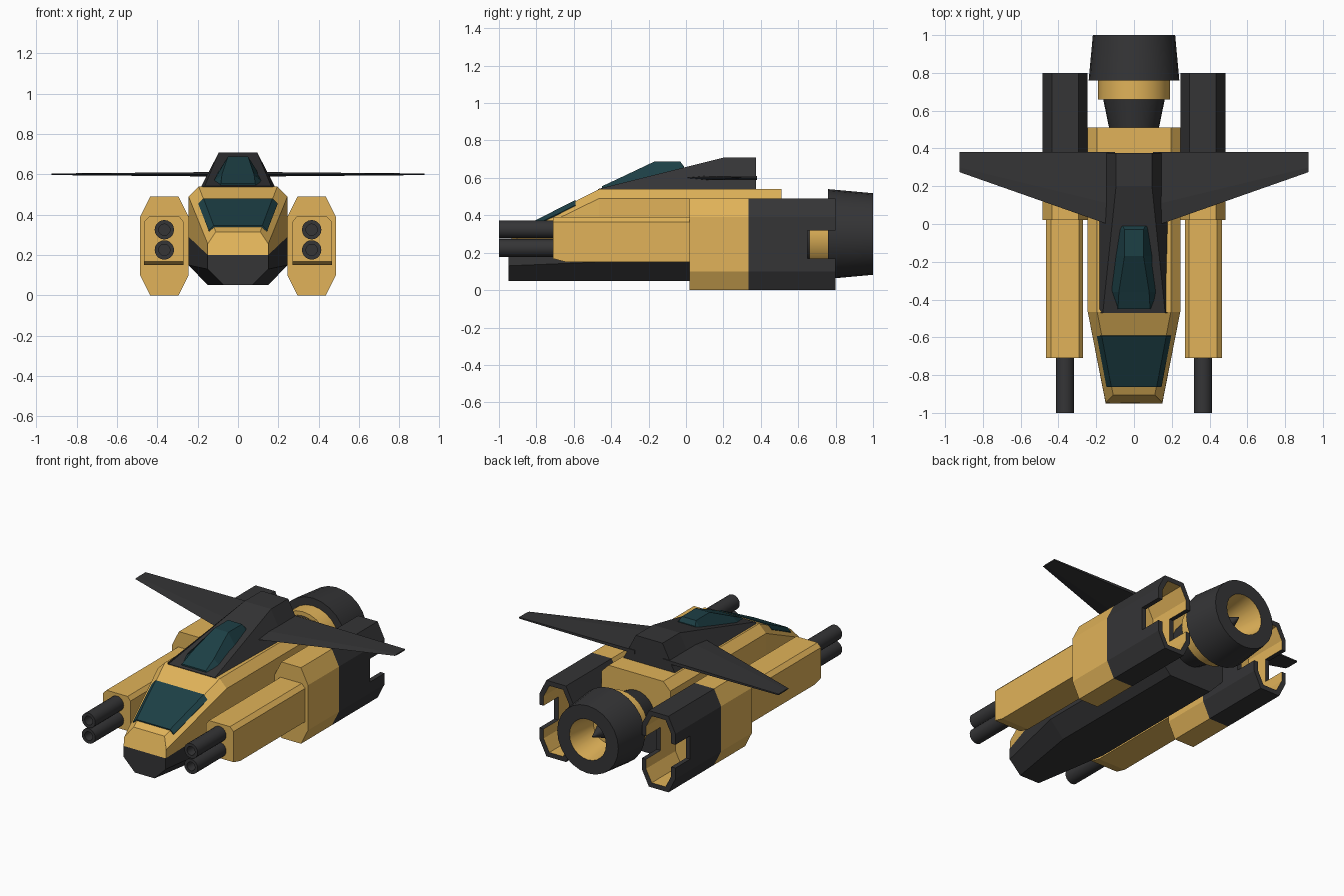
import bpy, bmesh, math

if "Cube" in bpy.data.objects:
    bpy.data.objects.remove(bpy.data.objects["Cube"])


def material(name, rgb):
    m = bpy.data.materials.new(name)
    m.diffuse_color = (*rgb, 1)
    m.use_nodes = True
    m.node_tree.nodes["Principled BSDF"].inputs["Base Color"].default_value = m.diffuse_color
    return m


YELLOW = material("yellow_paint", (0.75, 0.45, 0.10))
DARK = material("dark_metal", (0.035, 0.035, 0.037))
GLASS = material("teal_glass", (0.012, 0.05, 0.06))


def loft(name, rings, mats, seg_mats=None, caps=True, mirror=False, smooth=False):
    """Join equal-length closed rings of points; seg_mats gives a material index per band."""
    bm = bmesh.new()
    vs = [[bm.verts.new(p) for p in r] for r in rings]
    n = len(rings[0])
    for k in range(len(vs) - 1):
        for i in range(n):
            j = (i + 1) % n
            f = bm.faces.new((vs[k][i], vs[k][j], vs[k + 1][j], vs[k + 1][i]))
            f.material_index = seg_mats[k] if seg_mats else 0
    if caps:
        bm.faces.new(vs[0][::-1]).material_index = seg_mats[0] if seg_mats else 0
        bm.faces.new(vs[-1]).material_index = seg_mats[-1] if seg_mats else 0
    bmesh.ops.recalc_face_normals(bm, faces=bm.faces)
    me = bpy.data.meshes.new(name)
    bm.to_mesh(me)
    bm.free()
    ob = bpy.data.objects.new(name, me)
    bpy.context.collection.objects.link(ob)
    for m in mats:
        me.materials.append(m)
    if mirror:
        ob.modifiers.new("mirror", 'MIRROR')
    if smooth:
        bpy.ops.object.select_all(action='DESELECT')
        ob.select_set(True)
        bpy.context.view_layer.objects.active = ob
        bpy.ops.object.shade_smooth_by_angle(angle=math.radians(35))
    return ob


def sym(half):
    """Close a right-hand half profile with its mirror image."""
    return half + [(-x, y, z) for x, y, z in reversed(half)]


def at_y(y, pts):
    return [(x, y, z) for x, z in pts]


def lathe(name, profile, mats, seg_mats=None, cx=0, cz=0.3, n=24, mirror=False):
    """Revolve (radius, y) points around a front-to-back axis."""
    rings = [[(cx + r * math.cos(2 * math.pi * i / n), y, cz + r * math.sin(2 * math.pi * i / n))
              for i in range(n)] for r, y in profile]
    return loft(name, rings, mats, seg_mats, mirror=mirror, smooth=True)


# Fuselage: yellow upper hull and dark keel
upper = [(0.195, 0.54), (0.245, 0.49), (0.245, 0.29)]
lower = [(0.245, 0.29), (0.245, 0.15), (0.15, 0.05)]
loft("upper_hull", [sym([(0.11, -0.905, 0.315), (0.15, -0.945, 0.255), (0.15, -0.95, 0.2)]),
                    sym(at_y(-0.465, upper)), sym(at_y(0.51, upper))], [YELLOW])
loft("keel", [sym(at_y(-0.95, [(0.15, 0.2), (0.15, 0.13), (0.07, 0.05)])),
              sym(at_y(-0.465, lower)), sym(at_y(0.51, lower))], [DARK])

# Nose window draped over the sloping top and its bevels
loft("nose_window", [
    sym([(0.12, -0.862, 0.345), (0.146, -0.862, 0.322), (0.14, -0.86, 0.31), (0.115, -0.86, 0.33)]),
    sym([(0.171, -0.592, 0.481), (0.197, -0.592, 0.454), (0.19, -0.59, 0.44), (0.165, -0.59, 0.465)]),
], [GLASS])

# Dorsal fairing with its canopy
loft("dorsal_fairing", [
    sym([(0.165, -0.47, 0.541), (0.185, -0.47, 0.535)]),
    sym([(0.095, 0.2, 0.708), (0.185, 0.2, 0.535)]),
    sym([(0.095, 0.375, 0.708), (0.185, 0.375, 0.535)])], [DARK])
loft("dorsal_canopy", [
    sym([(0.085, -0.45, 0.555), (0.09, -0.45, 0.54)]),
    sym([(0.08, -0.36, 0.597), (0.125, -0.36, 0.56)]),
    sym([(0.05, -0.17, 0.687), (0.102, -0.17, 0.605)]),
    sym([(0.05, -0.03, 0.687), (0.08, -0.03, 0.64)]),
    sym([(0.06, -0.01, 0.66), (0.075, -0.01, 0.645)])], [GLASS])

# Wings
loft("wings", [
    [(0.10, -0.015, 0.6), (0.10, 0.1, 0.611), (0.10, 0.38, 0.611), (0.10, 0.38, 0.589), (0.10, 0.1, 0.589)],
    [(0.925, 0.275, 0.6), (0.925, 0.3, 0.604), (0.925, 0.38, 0.604), (0.925, 0.38, 0.596), (0.925, 0.3, 0.596)],
], [DARK], mirror=True)

# Gun arms along the fuselage
arm = [(0.27, 0.15), (0.27, 0.365), (0.29, 0.39), (0.44, 0.39), (0.465, 0.365), (0.465, 0.15)]
arm_front = [(x, max(z, 0.168)) for x, z in arm]
loft("gun_arms", [at_y(-0.71, arm_front), at_y(-0.64, arm), at_y(0.05, arm)], [YELLOW], mirror=True)

# Twin gun barrels with bored muzzles
for label, z in (("upper", 0.325), ("lower", 0.225)):
    lathe(label + "_gun_barrels", [(0.048, -0.69), (0.048, -1), (0.028, -1), (0.028, -0.93)],
          [DARK], cx=0.365, cz=z, n=20, mirror=True)


# Nacelles: solid yellow front, hollow dark rear with side slots
def octagon(y, t=0.0):
    a, b, c = 0.07 - t * 0.7, 0.12 - t, 0.245 - t
    pts = [(a, -c), (b, -0.145 + t * 0.3), (b, 0.145 - t * 0.3), (a, c)]
    return [(0.365 + x, y, 0.245 + z) for x, z in pts + [(-x, z) for x, z in reversed(pts)]]


loft("nacelle_fronts", [octagon(0.02), octagon(0.335)], [YELLOW], mirror=True)
shell = loft("nacelle_rears", [octagon(0.335), octagon(0.8), octagon(0.8, 0.03), octagon(0.5, 0.03)],
             [DARK, YELLOW], [0, 0, 1])
cutter = loft("slot_cutter", [[(x, y, z) for x, z in ((0.2, 0.17), (0.53, 0.17), (0.53, 0.32), (0.2, 0.32))]
                              for y in (0.65, 0.9)], [DARK])
cutter.hide_render = True
cutter.hide_viewport = True
cut = shell.modifiers.new("slots", 'BOOLEAN')
cut.operation = 'DIFFERENCE'
cut.solver = 'EXACT'
cut.object = cutter
shell.modifiers.new("mirror", 'MIRROR')

# Rear engine
lathe("engine_neck", [(0.13, 0.5), (0.165, 0.67)], [DARK])
lathe("engine_collar", [(0.19, 0.66), (0.19, 0.77)], [YELLOW])
lathe("engine_bell", [(0.15, 0.76), (0.24, 0.76), (0.218, 1.0), (0.13, 1.0), (0.10, 0.8)],
      [DARK, YELLOW], [0, 0, 0, 1])
lathe("exhaust_spike", [(0.055, 0.79), (0.045, 0.85), (0.004, 0.95)], [DARK])
